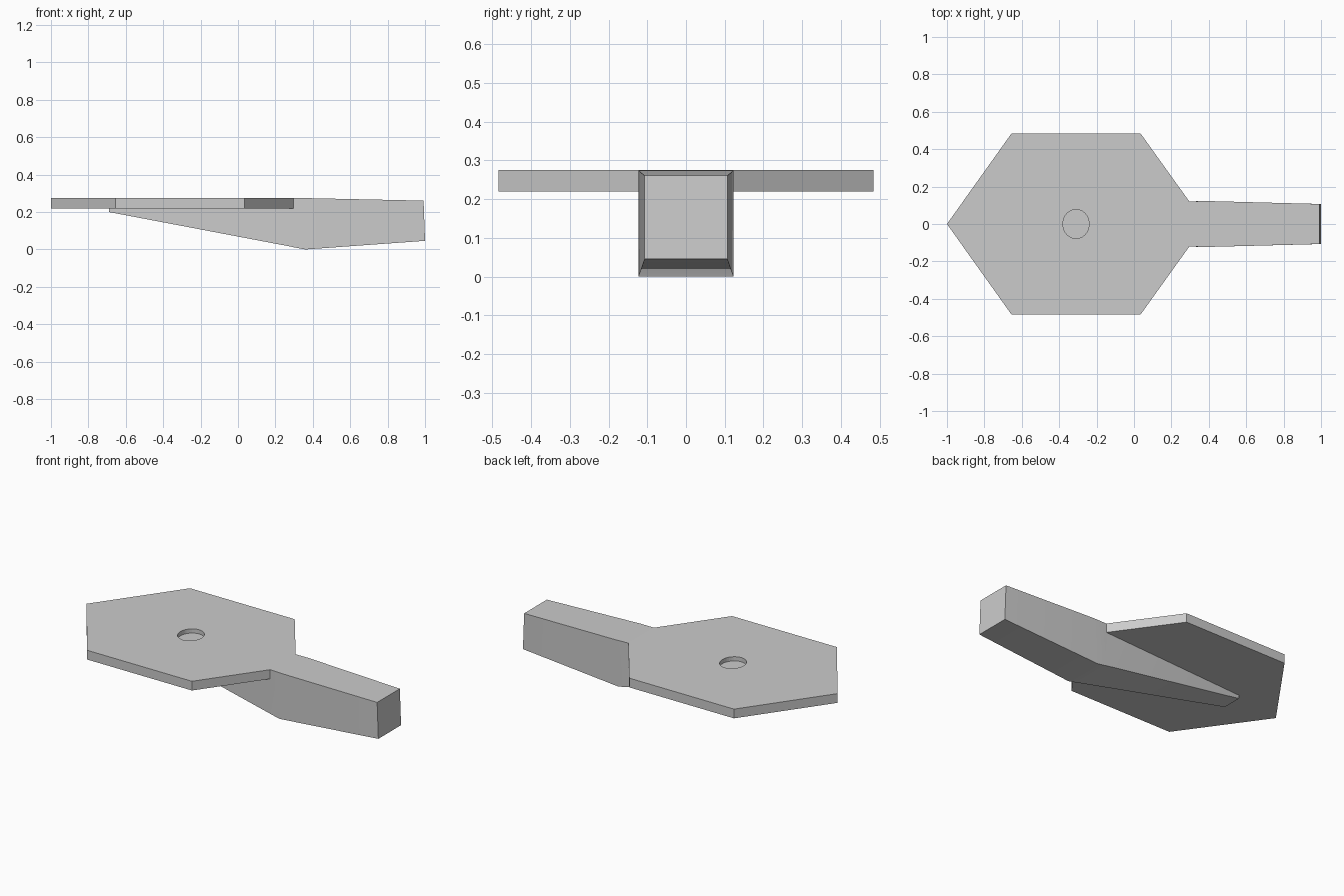
import bpy
import bmesh
import math

cube = bpy.data.objects.get("Cube")
if cube:
    bpy.data.objects.remove(cube, do_unlink=True)

grey = bpy.data.materials.new("plain grey")
grey.use_nodes = True
colour = (0.6, 0.6, 0.6, 1)
grey.diffuse_color = colour
grey.node_tree.nodes["Principled BSDF"].inputs["Base Color"].default_value = colour


def loft(name, rings):
    """Join equal rings of points into a closed solid."""
    bm = bmesh.new()
    loops = [[bm.verts.new(p) for p in ring] for ring in rings]
    n = len(loops[0])
    for a, b in zip(loops, loops[1:]):
        for i in range(n):
            j = (i + 1) % n
            bm.faces.new((a[i], a[j], b[j], b[i]))
    bm.faces.new(loops[0])
    bm.faces.new(loops[-1])
    bmesh.ops.recalc_face_normals(bm, faces=bm.faces)
    mesh = bpy.data.meshes.new(name)
    bm.to_mesh(mesh)
    bm.free()
    obj = bpy.data.objects.new(name, mesh)
    bpy.context.collection.objects.link(obj)
    mesh.materials.append(grey)
    return obj


# Hexagonal plate, cut off where the handle leaves it
half = [(-0.655, 0.484), (0.035, 0.484), (0.296, 0.12)]
outline = [(-1, 0)] + half + [(x, -y) for x, y in reversed(half)]
plate = loft("hexagon_plate", [[(x, y, z) for x, y in outline] for z in (0.22, 0.275)])

# Shallow oval hole, its floor is the handle underneath
oval = [(math.cos(i * math.tau / 32), math.sin(i * math.tau / 32)) for i in range(32)]
cutter = loft("hole_cutter", [[(-0.31 + 0.07 * c, 0.078 * s, z) for c, s in oval]
                              for z in (0.15, 0.35)])
cutter.hide_render = True
cutter.hide_set(True)
hole = plate.modifiers.new("hole", "BOOLEAN")
hole.operation = "DIFFERENCE"
hole.solver = "EXACT"
hole.object = cutter

# Tapered handle: bottom x, top x, half width, bottom z, top z
sections = [
    (-0.69, -0.69, 0.06, 0.2, 0.25),
    (0.294, 0.294, 0.12, 0.013, 0.25),
    (0.296, 0.296, 0.12, 0.012, 0.275),
    (0.36, 0.38, 0.123, 0.0, 0.274),
    (1.0, 0.992, 0.107, 0.046, 0.261),
]
handle = loft("handle", [[(xb, -w, zb), (xb, w, zb), (xt, w, zt), (xt, -w, zt)]
                         for xb, xt, w, zb, zt in sections])
bpy.ops.object.select_all(action="DESELECT")
handle.select_set(True)
bpy.context.view_layer.objects.active = handle
bpy.ops.object.shade_smooth_by_angle(angle=math.radians(30))
